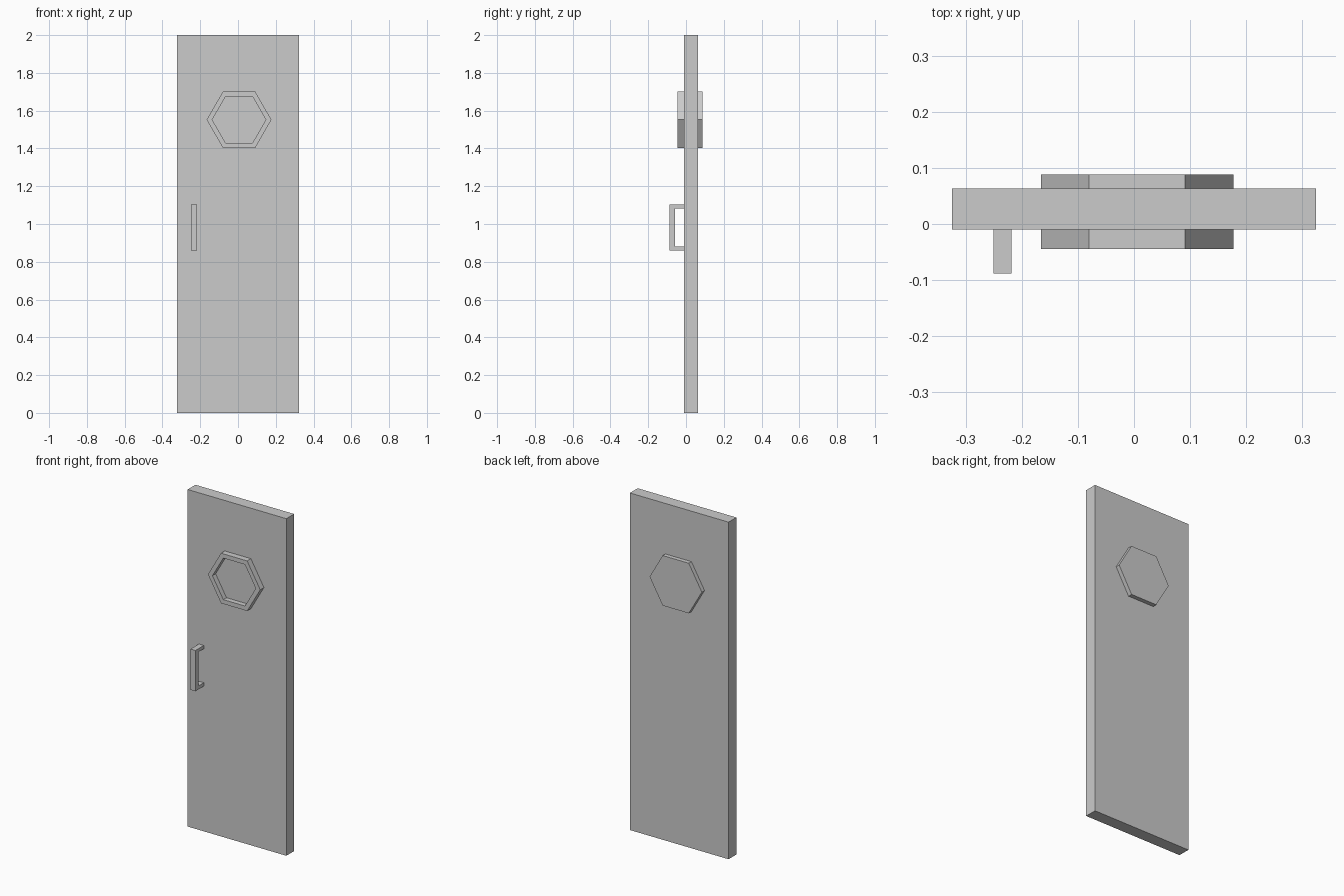
import bpy, bmesh, math

if "Cube" in bpy.data.objects:
    bpy.data.objects.remove(bpy.data.objects["Cube"])


def finish(bm, name):
    bmesh.ops.recalc_face_normals(bm, faces=bm.faces)
    mesh = bpy.data.meshes.new(name)
    bm.to_mesh(mesh)
    bm.free()
    obj = bpy.data.objects.new(name, mesh)
    bpy.context.collection.objects.link(obj)
    return obj


def prism(profile, shift):
    """Extrude a closed 3D profile by a vector; returns bmesh and its start cap."""
    bm = bmesh.new()
    cap = bm.faces.new([bm.verts.new(p) for p in profile])
    new = bmesh.ops.extrude_face_region(bm, geom=[cap], use_keep_orig=True)["geom"]
    moved = [g for g in new if isinstance(g, bmesh.types.BMVert)]
    bmesh.ops.translate(bm, verts=moved, vec=shift)
    bmesh.ops.recalc_face_normals(bm, faces=bm.faces)
    return bm, cap


FRONT, BACK = -0.0095, 0.0635

# Door panel
w = 0.324
bm, _ = prism([(-w, FRONT, 0), (w, FRONT, 0), (w, FRONT, 2), (-w, FRONT, 2)],
              (0, BACK - FRONT, 0))
finish(bm, "door_panel")

# Hexagonal porthole through the door, with a recessed front face
cx, cz, r, depth = 0.0055, 1.552, 0.1715, 0.03
y0, y1 = -0.0445, 0.0885
hexagon = [(cx + r * math.cos(i * math.pi / 3), y0, cz + r * math.sin(i * math.pi / 3))
           for i in range(6)]
bm, cap = prism(hexagon, (0, y1 - y0, 0))
bmesh.ops.inset_region(bm, faces=[cap], thickness=0.0255, use_even_offset=True)
new = bmesh.ops.extrude_discrete_faces(bm, faces=[cap])["faces"]
bmesh.ops.translate(bm, verts=new[0].verts[:], vec=(0, depth, 0))
finish(bm, "hex_window")

# Pull handle: C-shaped side profile given across its width
x0, x1 = -0.25, -0.218
out, inn = -0.0885, -0.057
outline = [(FRONT, 0.861), (out, 0.861), (out, 1.103), (FRONT, 1.103),
           (FRONT, 1.083), (inn, 1.083), (inn, 0.882), (FRONT, 0.882)]
bm, _ = prism([(x0, y, z) for y, z in outline], (x1 - x0, 0, 0))
finish(bm, "pull_handle")
